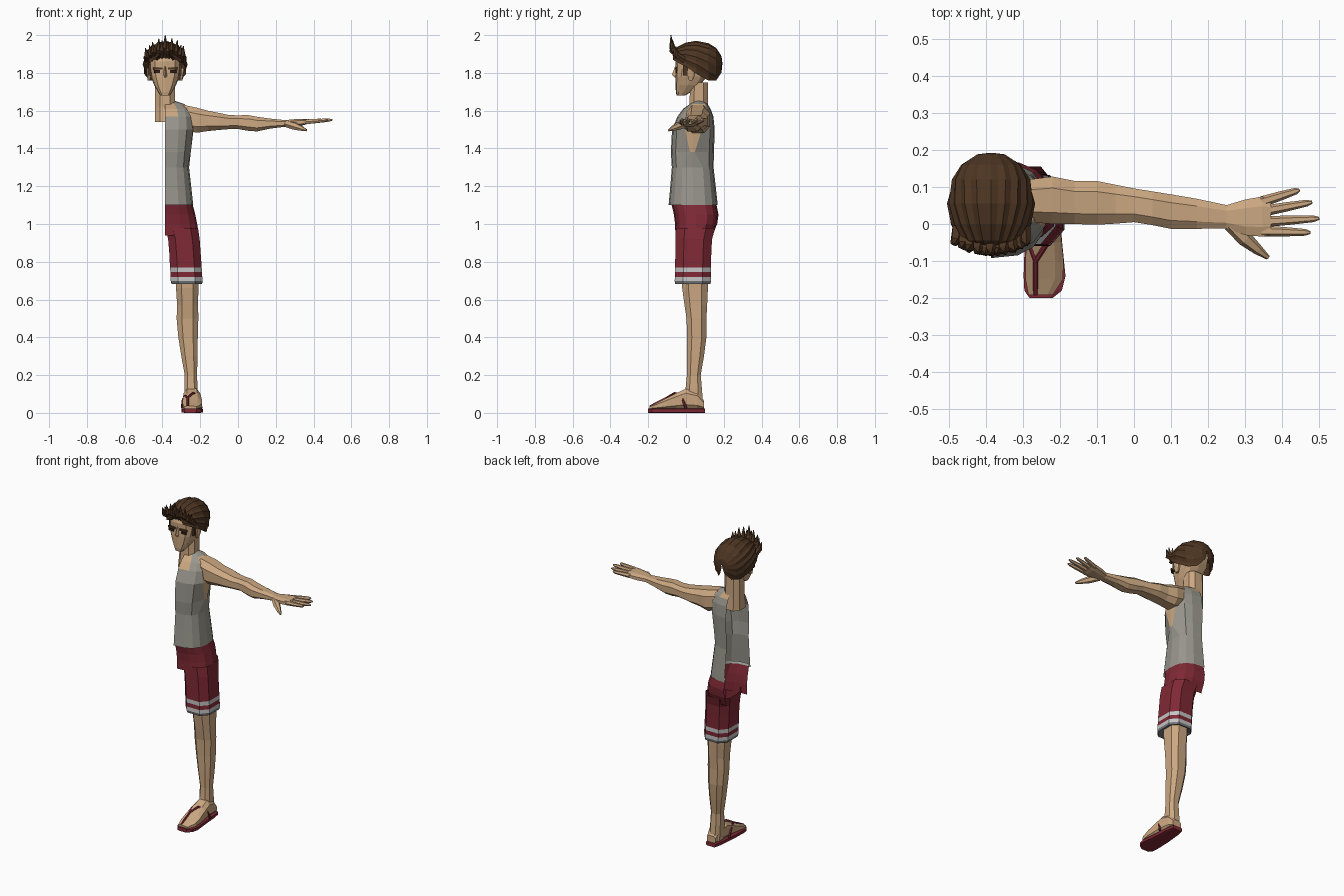
import bpy, bmesh, math, random
from mathutils import Vector, Matrix

default = bpy.data.objects.get("Cube")
if default:
    bpy.data.objects.remove(default)
random.seed(4)
MID = -0.386  # centre plane of the body


def material(name, r, g, b):
    m = bpy.data.materials.new(name)
    m.use_nodes = True
    m.diffuse_color = (r, g, b, 1)
    m.node_tree.nodes["Principled BSDF"].inputs["Base Color"].default_value = (r, g, b, 1)
    return m


SKIN = material("skin", .60, .39, .22)
SHIRT = material("shirt grey", .31, .30, .26)
RED = material("dark red cloth", .21, .022, .035)
WHITE = material("stripe white", .55, .55, .55)
HEM = material("hem grey", .17, .18, .19)
HAIR = material("hair brown", .075, .036, .016)
EYE = material("eye brown", .03, .012, .008)


def finish(name, bm, mats):
    bmesh.ops.recalc_face_normals(bm, faces=bm.faces)
    mesh = bpy.data.meshes.new(name)
    bm.to_mesh(mesh)
    bm.free()
    for m in mats:
        mesh.materials.append(m)
    ob = bpy.data.objects.new(name, mesh)
    bpy.context.collection.objects.link(ob)
    return ob


def loft(name, rings, mats, closed=True, caps=True, rule=None):
    """Skin a list of point rings; rule(row, column) gives the material index."""
    bm = bmesh.new()
    rows = [[bm.verts.new(p) for p in ring] for ring in rings]
    n = len(rows[0])
    for i in range(len(rows) - 1):
        for j in range(n if closed else n - 1):
            k = (j + 1) % n
            f = bm.faces.new((rows[i][j], rows[i][k], rows[i + 1][k], rows[i + 1][j]))
            f.material_index = rule(i, j) if rule else 0
    if closed and caps:
        bm.faces.new(rows[0])
        bm.faces.new(rows[-1])
    return finish(name, bm, mats)


def power(v, p):
    return math.copysign(abs(v) ** p, v)


def section(axis, t, a0, a1, b0, b1, n=8, p=.75):
    """Rounded section across an axis, given its extents on the other two."""
    pts = []
    for k in range(n):
        ang = math.tau * (k + .5 * (n == 8)) / n
        grow = 1 / math.cos(math.pi / 8) ** p if n == 8 else 1
        a = (a0 + a1) / 2 + (a1 - a0) / 2 * power(math.cos(ang), p) * grow
        b = (b0 + b1) / 2 + (b1 - b0) / 2 * power(math.sin(ang), p) * grow
        pts.append({"x": (t, a, b), "y": (a, t, b), "z": (a, b, t)}[axis])
    return pts


def body(name, axis, table, mats, n=8, p=.75, **kw):
    return loft(name, [section(axis, *row, n=n, p=p) for row in table], mats, **kw)


def half_section(z, x1, y0, y1, s=23):
    """Open half ring from front centre round the side to back centre."""
    pts = []
    for deg in (-90, -68, -46, -s, 0, s, 46, 68, 90):
        a = math.radians(deg)
        pts.append((MID + (x1 - MID) * power(max(math.cos(a), 0), .75),
                    (y0 + y1) / 2 + (y1 - y0) / 2 * power(math.sin(a), .75), z))
    return pts


def tube(name, path, radii, mat, n=6):
    path = [Vector(p) for p in path]
    rings = []
    for i, p in enumerate(path):
        d = path[min(i + 1, len(path) - 1)] - path[max(i - 1, 0)]
        q = d.to_track_quat("Z", "Y")
        rings.append([p + q @ Vector((math.cos(math.tau * k / n), math.sin(math.tau * k / n), 0)) * radii[i]
                      for k in range(n)])
    return loft(name, rings, [mat])


def box(name, centre, size, mat):
    bm = bmesh.new()
    bmesh.ops.create_cube(bm, size=1, matrix=Matrix.Translation(centre) @ Matrix.Diagonal((*size, 1)))
    return finish(name, bm, [mat])


# Tank top with skin showing at the armhole and neckline
def top_rule(row, col):
    armhole = col in (3, 4) and 3 <= row <= 6
    neckline = (col == 0 and row >= 5) or (col == 7 and row >= 6)
    return int(armhole or neckline)


loft("tank_top", [half_section(*r) for r in (
    (1.10, -.237, -.092, .168), (1.2, -.248, -.083, .157), (1.3, -.259, -.075, .146),
    (1.38, -.25, -.08, .148, 3), (1.5, -.235, -.074, .152, 17), (1.57, -.24, -.045, .145, 27),
    (1.61, -.253, -.015, .13, 38), (1.635, -.285, .02, .115, 40), (1.652, -.335, .045, .09, 30))],
    [SHIRT, SKIN], closed=False, rule=top_rule)

# Shorts: open half pelvis and one striped leg
loft("shorts_pelvis", [half_section(*r) for r in (
    (1.125, -.245, -.08, .155), (1.11, -.242, -.078, .16), (1.05, -.226, -.064, .172),
    (1.0, -.216, -.058, .165), (.94, -.206, -.056, .14))],
    [RED, WHITE], closed=False, rule=lambda row, col: int(row == 0))
body("shorts_leg", "z", (
    (.98, -.384, -.212, -.054, .155), (.92, -.37, -.203, -.055, .138), (.85, -.364, -.198, -.056, .134),
    (.77, -.36, -.192, -.058, .132), (.745, -.358, -.191, -.058, .132), (.72, -.357, -.189, -.059, .132),
    (.697, -.356, -.188, -.06, .132), (.682, -.352, -.19, -.057, .13), (.69, -.32, -.215, -.01, .11)),
    [RED, WHITE, HEM], p=.7, caps=False, rule=lambda row, col: (0, 0, 0, 1, 0, 1, 2, 2)[row])

# Leg
body("leg", "z", (
    (.75, -.33, -.208, -.022, .118), (.66, -.328, -.21, -.02, .116), (.57, -.322, -.211, -.008, .112),
    (.5, -.325, -.21, .003, .108), (.4, -.316, -.213, .006, .108), (.3, -.3, -.214, .005, .095),
    (.2, -.282, -.217, .005, .078), (.13, -.284, -.214, -.002, .084), (.03, -.282, -.212, -.01, .092)), [SKIN])

# Foot and sandal
body("foot", "y", (
    (.095, -.272, -.214, .02, .065), (.06, -.28, -.206, .02, .11), (0, -.288, -.2, .02, .128),
    (-.05, -.291, -.195, .02, .105), (-.1, -.293, -.19, .02, .08), (-.15, -.293, -.192, .02, .055),
    (-.192, -.285, -.22, .02, .036)), [SKIN], p=.65)
body("sandal_sole", "y", (
    (.1, -.275, -.21, 0, .024), (.05, -.286, -.202, 0, .024), (-.05, -.295, -.194, 0, .024),
    (-.14, -.298, -.185, 0, .024), (-.18, -.296, -.195, 0, .024), (-.2, -.282, -.22, 0, .024)), [RED], p=.35)
fork = (-.266, -.1, .08)
for name, path in {
    "toe_strap": (fork, (-.266, -.145, .058), (-.266, -.19, .034)),
    "outer_strap": (fork, (-.24, -.06, .104), (-.207, -.025, .092), (-.194, .0, .025)),
    "inner_strap": (fork, (-.28, -.06, .09), (-.291, -.035, .07), (-.296, -.01, .025)),
}.items():
    tube(name, path, [.007] * len(path), RED)

# Arm and palm
body("arm", "x", (
    (-.285, .005, .12, 1.5, 1.63), (-.22, 0, .128, 1.483, 1.616), (-.16, .0, .116, 1.492, 1.6),
    (-.1, -.002, .116, 1.498, 1.588), (-.05, .001, .106, 1.502, 1.577), (0, .005, .096, 1.503, 1.575),
    (.05, -.003, .088, 1.494, 1.577), (.1, -.013, .08, 1.49, 1.568), (.17, -.013, .068, 1.505, 1.558),
    (.25, -.012, .051, 1.515, 1.55), (.3, -.03, .066, 1.517, 1.555), (.345, -.034, .074, 1.523, 1.557),
    (.37, -.03, .07, 1.53, 1.554)), [SKIN])

# Fingers and thumb
for name, root, tip in (("little_finger", .06, (.447, .092)), ("ring_finger", .034, (.481, .059)),
                        ("middle_finger", .006, (.5, .015)), ("index_finger", -.019, (.476, -.023))):
    start, end = Vector((.345, root, 1.54)), Vector((*tip, 1.551))
    tube(name, (start, start.lerp(end, .5), start.lerp(end, .9), end), (.015, .0125, .009, .004), SKIN)
tube("thumb", ((.26, .0, 1.53), (.3, -.04, 1.518), (.335, -.07, 1.506), (.362, -.091, 1.496)),
     (.02, .021, .014, .006), SKIN)

# Neck and head
body("neck", "z", (
    (1.54, -.44, -.333, .0, .12), (1.62, -.44, -.333, .018, .116), (1.75, -.438, -.335, .022, .116)),
    [SKIN], caps=False)
head_rows = ((1.68, .026, -.05, -.005), (1.7, .038, -.054, .03), (1.735, .058, -.055, .075),
             (1.78, .076, -.056, .11), (1.82, .083, -.054, .135), (1.86, .084, -.056, .145),
             (1.92, .07, -.035, .14))
body("head", "z", [(z, MID - w, MID + w, y0, y1) for z, w, y0, y1 in head_rows], [SKIN], n=12, p=.65)

# Nose wedge
loft("nose", [[(MID - w, -.045, z), (MID, y, z), (MID + w, -.045, z)]
              for z, w, y in ((1.835, .008, -.058), (1.79, .014, -.074), (1.775, .013, -.06))], [SKIN])

# Paired face parts
for side, s in (("right", -1), ("left", 1)):
    box(side + "_eye", (MID + s * .043, -.052, 1.807), (.034, .009, .014), EYE)
    box(side + "_brow", (MID + s * .04, -.053, 1.823), (.05, .009, .012), HAIR)
    box(side + "_sideburn", (MID + s * .08, .0, 1.815), (.014, .03, .06), HAIR)
    ear = MID + s * .085
    body(side + "_ear", "z", ((1.76, ear - .008, ear + .006, .015, .035),
                              (1.785, ear - .01, ear + .013, .008, .045),
                              (1.825, ear - .01, ear + .02, .008, .055)), [SKIN])

# Swept hair: ridged strips running from the forehead to the nape
strips = 24
hair = []
for y, r, reach in ((-.045, .36, 68), (-.07, .47, 68), (-.045, .74, 87), (0, .92, 97), (.055, 1, 110),
                    (.12, .89, 130), (.16, .68, 146), (.188, .32, 160), (.192, .05, 170)):
    row = []
    for k in range(strips + 1):
        t = math.radians(reach) * (2 * k / strips - 1)
        ridge = r * (.95 if k % 2 else 1)
        up = math.cos(t) * (.12 if math.cos(t) > 0 else .16)
        row.append((MID + .119 * ridge * math.sin(t), y, 1.85 + ridge * up))
    hair.append(row)
loft("hair", hair, [HAIR], closed=False)

# Upswept front tufts
for k in range(11):
    u = k / 5 - 1
    x, arch = MID + .088 * u, 1 - u * u
    root = Vector((x, -.035 + .03 * u * u, 1.865 + .022 * arch))
    tip = Vector((x + .012 * u + random.uniform(-.008, .008), -.08 + .025 * u * u,
                  1.94 + .04 * arch + random.uniform(-.012, .012)))
    if k == 5:
        tip.z = 2.0
    bend = root.lerp(tip, .5) + Vector((0, -.018, -.008))
    tube("hair_tuft", (root, bend, tip), (.019, .015, .002), HAIR, n=5)
